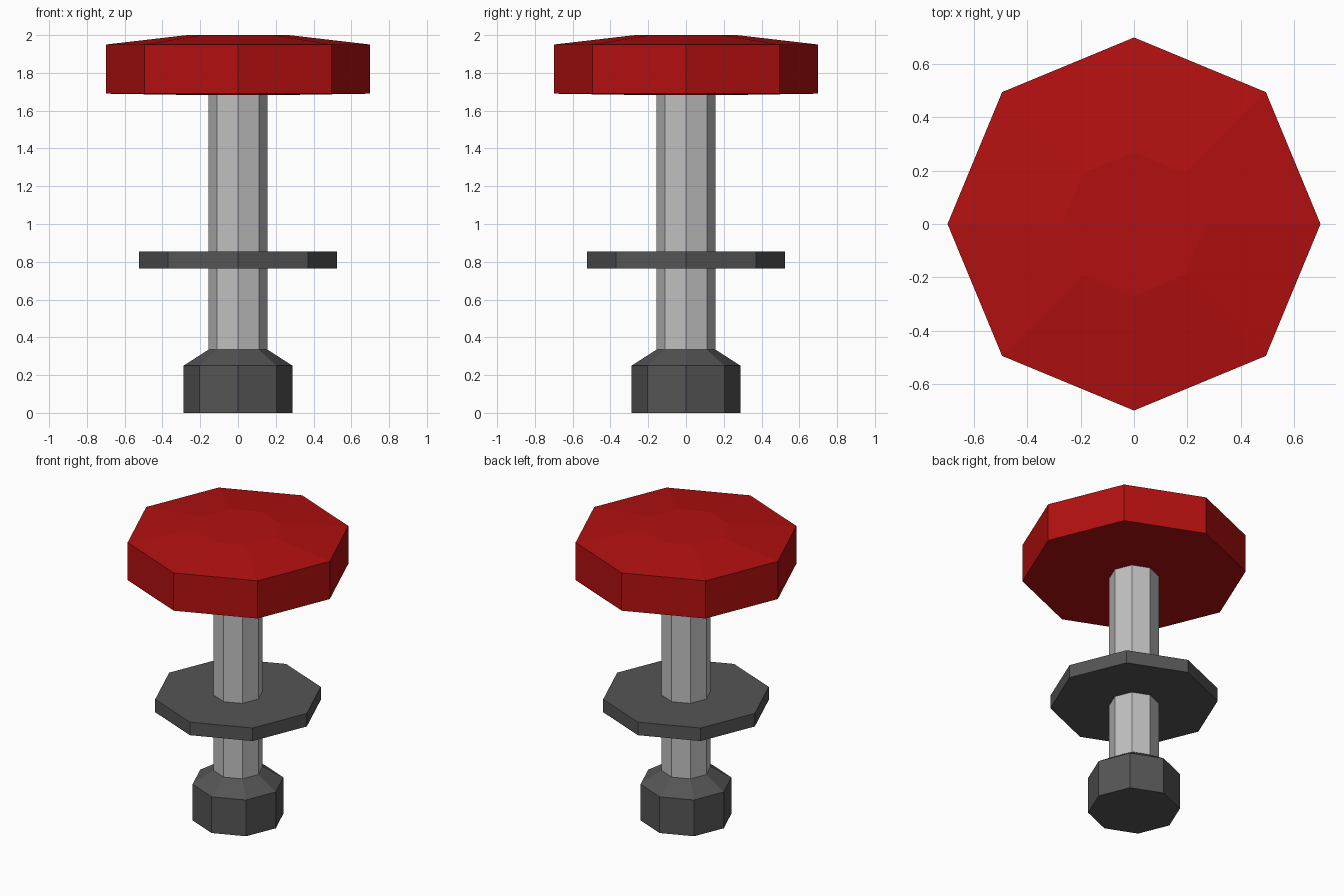
import bpy, bmesh, math

if "Cube" in bpy.data.objects:
    bpy.data.objects.remove(bpy.data.objects["Cube"])

SIDES = 8


def material(name, rgb):
    m = bpy.data.materials.new(name)
    m.diffuse_color = (*rgb, 1.0)
    m.use_nodes = True
    m.node_tree.nodes["Principled BSDF"].inputs["Base Color"].default_value = m.diffuse_color
    return m


def lathe(name, profile, mat):
    """Closed eight-sided solid from (radius, height) pairs, bottom to top."""
    bm = bmesh.new()
    rings = []
    for r, z in profile:
        rings.append([bm.verts.new((r * math.cos(i * math.tau / SIDES),
                                    r * math.sin(i * math.tau / SIDES), z))
                      for i in range(SIDES)])
    for low, high in zip(rings, rings[1:]):
        for i in range(SIDES):
            j = (i + 1) % SIDES
            bm.faces.new((low[i], low[j], high[j], high[i]))
    bm.faces.new(rings[0][::-1])
    bm.faces.new(rings[-1])
    bmesh.ops.recalc_face_normals(bm, faces=bm.faces)
    mesh = bpy.data.meshes.new(name)
    bm.to_mesh(mesh)
    bm.free()
    mesh.materials.append(mat)
    ob = bpy.data.objects.new(name, mesh)
    bpy.context.collection.objects.link(ob)
    return ob


red = material("red", (0.45, 0.005, 0.005))
steel = material("light grey", (0.53, 0.53, 0.53))
dark = material("dark grey", (0.09, 0.09, 0.09))

# Wide push cap with shallow top slope and slightly bulged underside
lathe("button_cap", [(0.18, 1.682), (0.7, 1.69), (0.7, 1.95), (0.27, 2.0)], red)
# Stem running from the foot into the cap
lathe("stem", [(0.156, 0.33), (0.156, 1.684)], steel)
# Thin flange around the stem
lathe("flange", [(0.525, 0.765), (0.525, 0.855)], dark)
# Foot with tapered shoulder
lathe("foot", [(0.288, 0.0), (0.288, 0.25), (0.156, 0.335)], dark)
